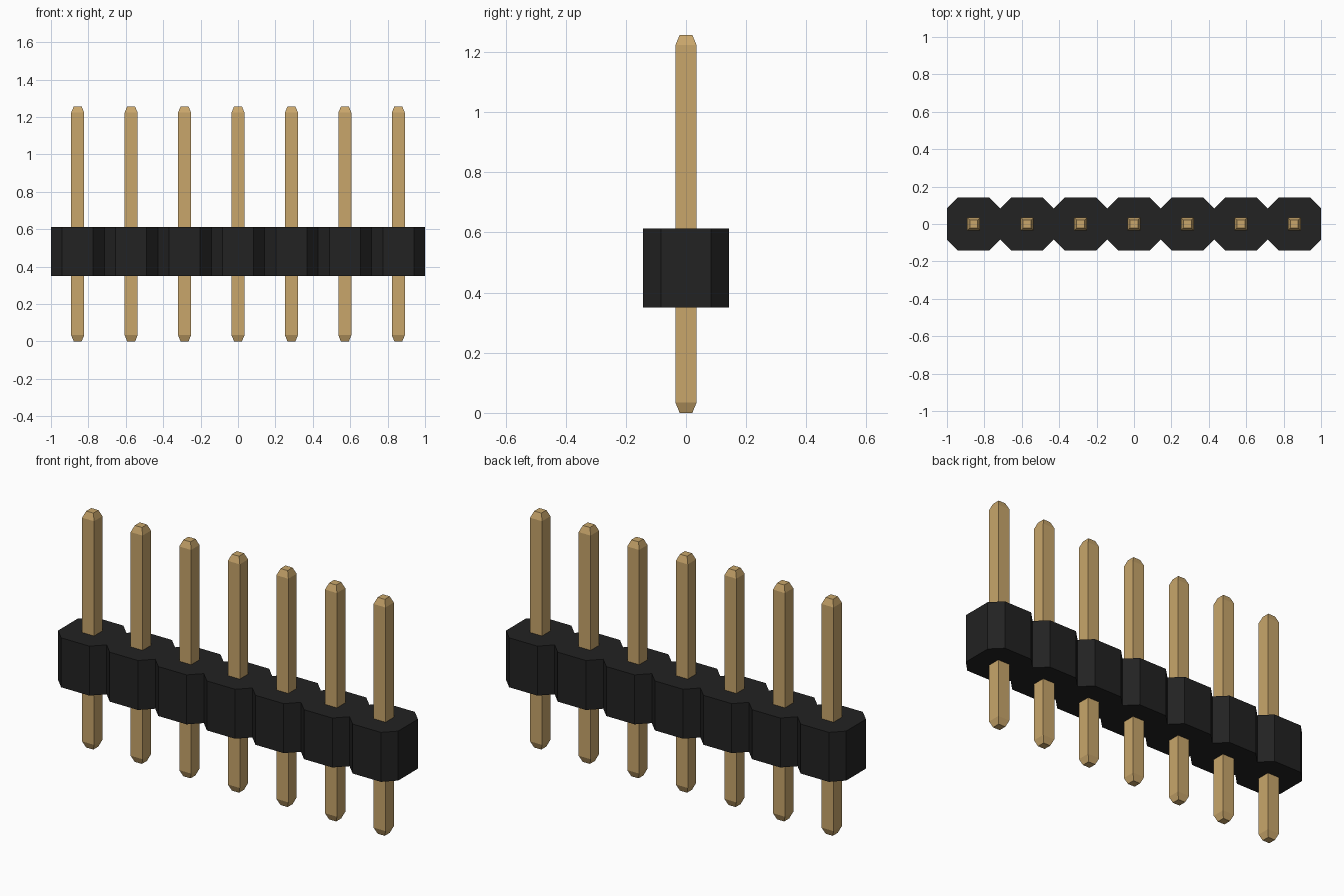
import bpy
import bmesh

cube = bpy.data.objects.get("Cube")
if cube:
    bpy.data.objects.remove(cube, do_unlink=True)

PIN_COUNT = 7
PITCH = 2 / PIN_COUNT
HALF = PITCH / 2
FLAT = 0.083                      # half width of each straight octagon side
BODY_Z = (0.35, 0.613)
PIN_HEIGHT = 1.257
CENTRES = [(i - (PIN_COUNT - 1) / 2) * PITCH for i in range(PIN_COUNT)]


def make_material(name, colour):
    mat = bpy.data.materials.new(name)
    mat.use_nodes = True
    mat.diffuse_color = colour
    bsdf = next(n for n in mat.node_tree.nodes if n.type == 'BSDF_PRINCIPLED')
    bsdf.inputs["Base Color"].default_value = colour
    return mat


def make_object(name, bm, mat):
    bmesh.ops.recalc_face_normals(bm, faces=bm.faces[:])
    mesh = bpy.data.meshes.new(name)
    bm.to_mesh(mesh)
    bm.free()
    mesh.materials.append(mat)
    obj = bpy.data.objects.new(name, mesh)
    bpy.context.collection.objects.link(obj)
    return obj


black = make_material("black plastic", (0.016, 0.016, 0.016, 1))
gold = make_material("gold metal", (0.58, 0.38, 0.147, 1))

# Housing: a row of joined octagons, outlined once and extruded upwards
front = []
for cx in CENTRES:
    front += [(cx - HALF, -FLAT), (cx - FLAT, -HALF), (cx + FLAT, -HALF)]
front.append((1.0, -FLAT))
outline = front + [(-x, -y) for x, y in front]

bm = bmesh.new()
base = bm.faces.new([bm.verts.new((x, y, BODY_Z[0])) for x, y in outline])
top = bmesh.ops.extrude_face_region(bm, geom=[base], use_keep_orig=True)
bmesh.ops.translate(bm, vec=(0, 0, BODY_Z[1] - BODY_Z[0]),
                    verts=[g for g in top["geom"] if isinstance(g, bmesh.types.BMVert)])
make_object("housing", bm, black)

# Pins: square bars with tapered ends, sharing one mesh
PIN_PROFILE = [(0.021, 0), (0.035, 0.034), (0.035, PIN_HEIGHT - 0.034), (0.021, PIN_HEIGHT)]
bm = bmesh.new()
rings = [[bm.verts.new((sx * r, sy * r, z)) for sx, sy in ((-1, -1), (1, -1), (1, 1), (-1, 1))]
         for r, z in PIN_PROFILE]
for low, high in zip(rings, rings[1:]):
    for k in range(4):
        n = (k + 1) % 4
        bm.faces.new((low[k], low[n], high[n], high[k]))
bm.faces.new(rings[0])
bm.faces.new(rings[-1])
first = make_object("pin_1", bm, gold)
first.location.x = CENTRES[0]
for i, cx in enumerate(CENTRES[1:], start=2):
    pin = bpy.data.objects.new(f"pin_{i}", first.data)
    pin.location.x = cx
    bpy.context.collection.objects.link(pin)
